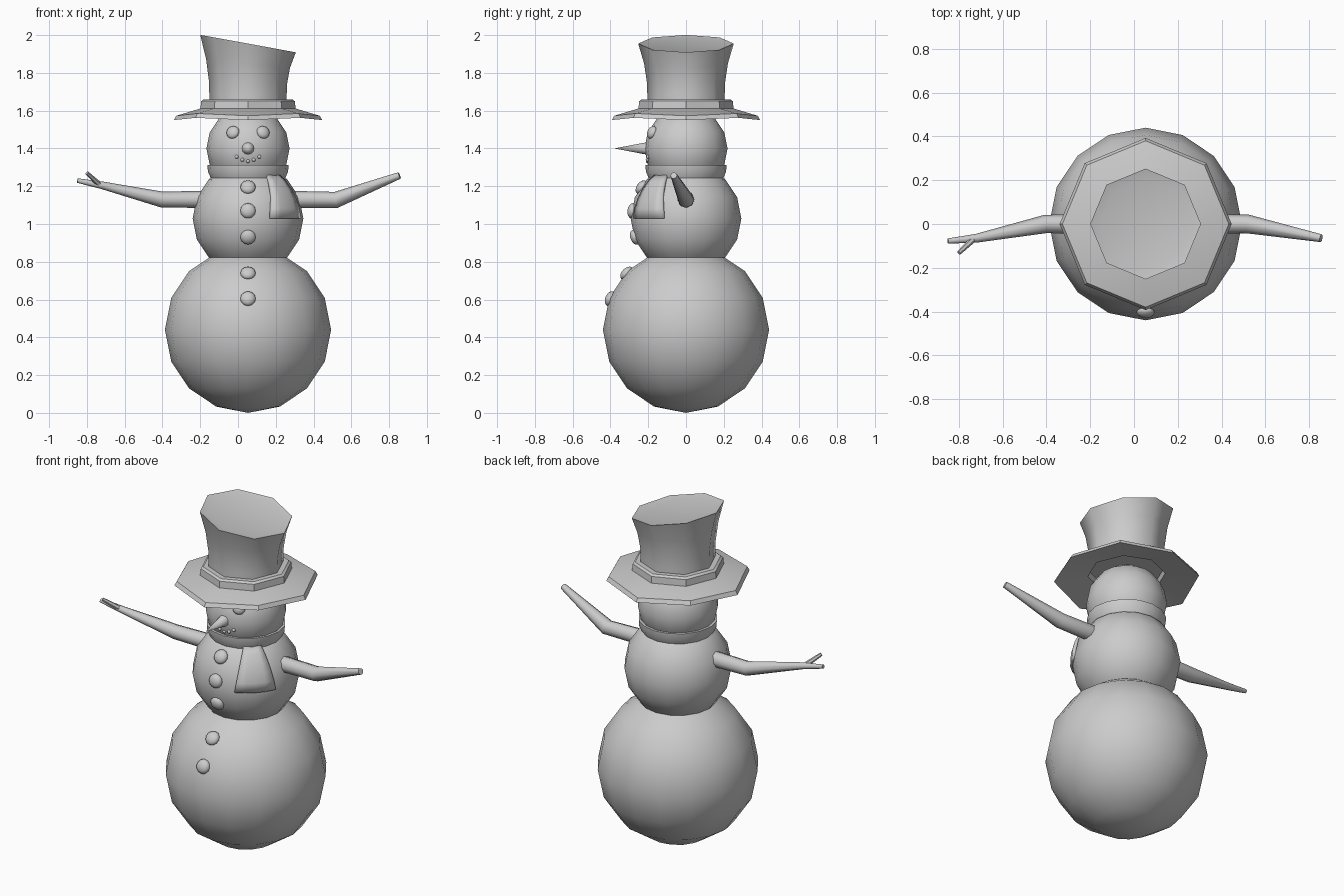
import bpy, bmesh
from math import sin, cos, pi, radians, sqrt
from mathutils import Vector, Matrix

if "Cube" in bpy.data.objects:
    bpy.data.objects.remove(bpy.data.objects["Cube"])

CX = 0.053  # body axis


def finish(bm, name, angle=50):
    bmesh.ops.recalc_face_normals(bm, faces=bm.faces)
    me = bpy.data.meshes.new(name)
    bm.to_mesh(me)
    bm.free()
    ob = bpy.data.objects.new(name, me)
    bpy.context.collection.objects.link(ob)
    bpy.ops.object.select_all(action='DESELECT')
    ob.select_set(True)
    bpy.context.view_layer.objects.active = ob
    bpy.ops.object.shade_smooth_by_angle(angle=radians(angle))
    return ob


def ball(name, z, r):
    bm = bmesh.new()
    bmesh.ops.create_uvsphere(bm, u_segments=16, v_segments=8, radius=r,
                              matrix=Matrix.Translation((CX, 0, z)))
    return finish(bm, name)


def pebble(name, x, z, centre_z, body_r, r, depth):
    """Flattened ball lying on the front of a body ball."""
    dz = z - centre_z
    n = Vector((x, -sqrt(body_r ** 2 - x * x - dz * dz), dz))
    rot = n.to_track_quat('Z', 'Y').to_matrix().to_4x4()
    m = Matrix.Translation(n + Vector((CX, 0, centre_z))) @ rot @ Matrix.Diagonal((r, r, depth, 1))
    bm = bmesh.new()
    bmesh.ops.create_uvsphere(bm, u_segments=12, v_segments=8, radius=1, matrix=m)
    return finish(bm, name)


def loft(bm, rings, closed=False):
    """Bridge rings of points; cap the ends unless closed into a loop."""
    vs = [[bm.verts.new(p) for p in ring] for ring in rings]
    n = len(vs[0])
    pairs = list(zip(vs, vs[1:])) + ([(vs[-1], vs[0])] if closed else [])
    for a, b in pairs:
        for i in range(n):
            j = (i + 1) % n
            bm.faces.new((a[i], a[j], b[j], b[i]))
    if not closed:
        bm.faces.new(vs[0])
        bm.faces.new(vs[-1])


def ring(r, z, n=8, droop=0.0, slope=0.0):
    pts = []
    for i in range(n):
        a = 2 * pi * i / n
        x, y = r * cos(a), r * sin(a)
        pts.append((CX + x, y, z - (droop if i % 2 == 0 else 0) + slope * x))
    return pts


def limb(name, path, radii, sides=8):
    pts = [Vector(p) for p in path]
    bm = bmesh.new()
    rings = []
    for i, p in enumerate(pts):
        t = (pts[min(i + 1, len(pts) - 1)] - pts[max(i - 1, 0)]).normalized()
        u = t.cross(Vector((0, 1, 0))).normalized()
        v = t.cross(u)
        rings.append([p + radii[i] * (u * cos(2 * pi * k / sides) + v * sin(2 * pi * k / sides))
                      for k in range(sides)])
    loft(bm, rings)
    return finish(bm, name)


# Snow balls
ball("lower_body", 0.44, 0.44)
ball("middle_body", 1.03, 0.293)
ball("head", 1.40, 0.22)

# Eyes, mouth and buttons
for s in (-1, 1):
    pebble("eye", s * 0.08, 1.485, 1.40, 0.215, 0.036, 0.022)
for x, z in ((-0.06, 1.356), (-0.03, 1.340), (0, 1.333), (0.03, 1.340), (0.06, 1.356)):
    pebble("mouth_stone", x, z, 1.40, 0.214, 0.010, 0.010)
for z in (1.195, 1.07, 0.93):
    pebble("button", 0, z, 1.03, 0.288, 0.041, 0.025)
for z in (0.74, 0.605):
    pebble("button", 0, z, 0.44, 0.435, 0.041, 0.025)

# Nose
bm = bmesh.new()
bmesh.ops.create_cone(bm, cap_ends=True, segments=12, radius1=0.036, radius2=0.0, depth=0.19,
                      matrix=Matrix.Translation((CX, -0.285, 1.40)) @ Matrix.Rotation(pi / 2, 4, 'X'))
finish(bm, "nose")

# Scarf wrap
bm = bmesh.new()
loft(bm, [ring(r, z, 16) for r, z in
          ((0.195, 1.312), (0.215, 1.312), (0.212, 1.275), (0.195, 1.24), (0.17, 1.24))], closed=True)
finish(bm, "scarf_wrap", 40)

# Hanging scarf end, following the middle ball
bm = bmesh.new()
N, M = 4, 5
grid = []
for j in range(M + 1):
    f = j / M
    el = radians(50 * f)
    lo, hi = -67 + 8 * f, -23 - 8 * f
    row = []
    for i in range(N + 1):
        a = radians(lo + (hi - lo) * i / N)
        r = 0.305
        row.append(bm.verts.new((CX + r * cos(el) * cos(a), r * cos(el) * sin(a), 1.03 + r * sin(el))))
    grid.append(row)
for j in range(M):
    for i in range(N):
        bm.faces.new((grid[j][i], grid[j][i + 1], grid[j + 1][i + 1], grid[j + 1][i]))
end = finish(bm, "scarf_end", 40)
solid = end.modifiers.new("thickness", 'SOLIDIFY')
solid.thickness = 0.025

# Hat crown with slanted, slightly sunken top
bm = bmesh.new()
S = -0.182
loft(bm, [ring(0.205, 1.62), ring(0.205, 1.69), ring(0.207, 1.75, slope=0.2 * S),
          ring(0.222, 1.85, slope=0.6 * S), ring(0.253, 1.955, slope=S),
          ring(0.21, 1.945, slope=S)])
finish(bm, "hat_crown")

# Hat band
bm = bmesh.new()
loft(bm, [ring(0.225, 1.585), ring(0.253, 1.60), ring(0.248, 1.65),
          ring(0.235, 1.66), ring(0.19, 1.66)], closed=True)
finish(bm, "hat_band", 30)

# Hat brim, drooping at every other corner
bm = bmesh.new()
loft(bm, [ring(0.21, 1.585), ring(0.21, 1.615), ring(0.25, 1.612),
          ring(0.38, 1.585, droop=0.012), ring(0.393, 1.562, droop=0.012)], closed=True)
finish(bm, "hat_brim", 30)

# Arms and twig
limb("left_arm", [(0.25, 0, 1.13), (0.52, 0, 1.128), (0.855, -0.065, 1.257)],
     [0.046, 0.043, 0.018])
limb("right_arm", [(-0.15, 0, 1.13), (-0.405, 0, 1.13), (-0.72, -0.065, 1.205), (-0.85, -0.078, 1.23)],
     [0.046, 0.042, 0.02, 0.012])
limb("twig", [(-0.735, -0.07, 1.21), (-0.80, -0.132, 1.27)], [0.015, 0.010], 6)
